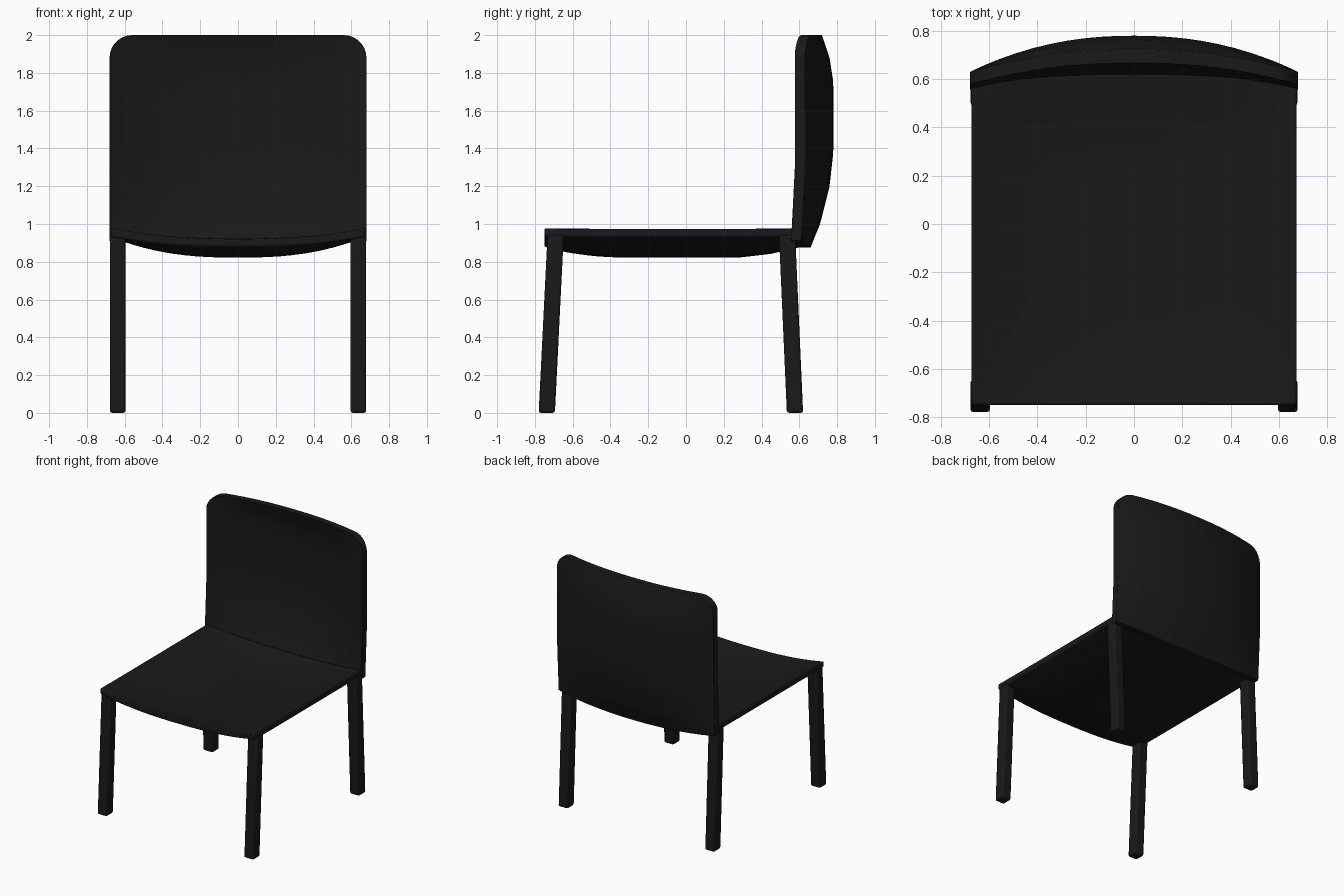
import bpy, bmesh
from math import sin, cos, pi, radians
from mathutils import Vector

if "Cube" in bpy.data.objects:
    bpy.data.objects.remove(bpy.data.objects["Cube"])

W = 0.68   # half width
black = bpy.data.materials.new("black")
black.diffuse_color = (0.01, 0.01, 0.01, 1)
black.use_nodes = True
black.node_tree.nodes["Principled BSDF"].inputs["Base Color"].default_value = black.diffuse_color


def interp(points, t):
    """Piecewise linear curve through (t, value) points."""
    for (a, va), (b, vb) in zip(points, points[1:]):
        if t <= b:
            return va + (vb - va) * (max(t, a) - a) / (b - a)
    return points[-1][1]


def bow(x, power):
    return 1 - (abs(x) / W) ** power


def finish(name, bm, bevel):
    bmesh.ops.recalc_face_normals(bm, faces=bm.faces[:])
    me = bpy.data.meshes.new(name)
    bm.to_mesh(me)
    bm.free()
    me.materials.append(black)
    ob = bpy.data.objects.new(name, me)
    bpy.context.collection.objects.link(ob)
    mod = ob.modifiers.new("soft edges", 'BEVEL')
    mod.width, mod.segments = bevel, 2
    mod.limit_method, mod.angle_limit = 'ANGLE', radians(50)
    bpy.ops.object.select_all(action='DESELECT')
    ob.select_set(True)
    bpy.context.view_layer.objects.active = ob
    bpy.ops.object.shade_smooth_by_angle(angle=radians(40))
    return ob


def curved_panel(name, xs, rows, point, thickness):
    """Grid surface point(x, t) extruded along the thickness vector."""
    bm = bmesh.new()
    grid = [[bm.verts.new(point(x, j / rows)) for x in xs] for j in range(rows + 1)]
    for a, b in zip(grid, grid[1:]):
        for i in range(len(xs) - 1):
            bm.faces.new((a[i], a[i + 1], b[i + 1], b[i]))
    orig = bm.faces[:]
    ext = bmesh.ops.extrude_face_region(bm, geom=orig, use_keep_orig=True)
    verts = [g for g in ext["geom"] if isinstance(g, bmesh.types.BMVert)]
    bmesh.ops.translate(bm, verts=verts, vec=Vector(thickness))
    return finish(name, bm, 0.008)


# Seat: thin shell that sags between its straight side edges
SEAT_BOTTOM = [(-0.75, 0.88), (-0.62, 0.847), (-0.48, 0.829), (-0.35, 0.822),
               (0.28, 0.822), (0.45, 0.842), (0.61, 0.88)]


def seat_point(x, t):
    y = -0.75 + t * (1.33 + 0.04 * bow(x, 2.2))
    edge = 0.935
    return (x, y, edge + (interp(SEAT_BOTTOM, y) - edge) * bow(x, 2.5))


seat_xs = [W * 0.99 * (i / 12 - 1) for i in range(25)]
curved_panel("seat", seat_xs, 24, seat_point, (0, 0, 0.045))

# Backrest: bowed shell with rounded top corners
BACK_CENTRE = [(0.88, 0.66), (1.0, 0.71), (1.2, 0.76), (1.38, 0.78),
               (1.75, 0.78), (1.88, 0.76), (2.0, 0.72)]
BACK_EDGE = [(0.9, 0.61), (1.3, 0.63), (2.0, 0.63)]
R = 0.12


def back_point(x, t):
    d = max(0, abs(x) - (W - R))
    top = 2.0 - (R - max(0, R * R - d * d) ** 0.5)
    bottom = 0.91 - 0.035 * bow(x, 2.2)
    z = bottom + t * (top - bottom)
    edge = interp(BACK_EDGE, z)
    return (x, edge + (interp(BACK_CENTRE, z) - edge) * bow(x, 2.2), z)


half = [0.07 * i for i in range(1, 9)] + [W - R + R * sin(pi / 2 * k / 7) for k in range(1, 8)]
back_xs = [-x for x in reversed(half)] + [0] + half
curved_panel("backrest", back_xs, 28, back_point, (0, -0.055, 0))


# Legs: square bars leaning towards the middle of the seat
def leg(name, side, y_foot, y_top):
    bm = bmesh.new()
    bmesh.ops.create_cube(bm, size=1)
    for v in bm.verts:
        top = v.co.z > 0
        v.co = (side * 0.637 + v.co.x * 0.082,
                (y_top if top else y_foot) + v.co.y * 0.086,
                0.945 if top else 0)
    finish(name, bm, 0.012)


for side, label in ((-1, "left"), (1, "right")):
    leg("front_leg_" + label, side, -0.737, -0.69)
    leg("back_leg_" + label, side, 0.577, 0.535)
